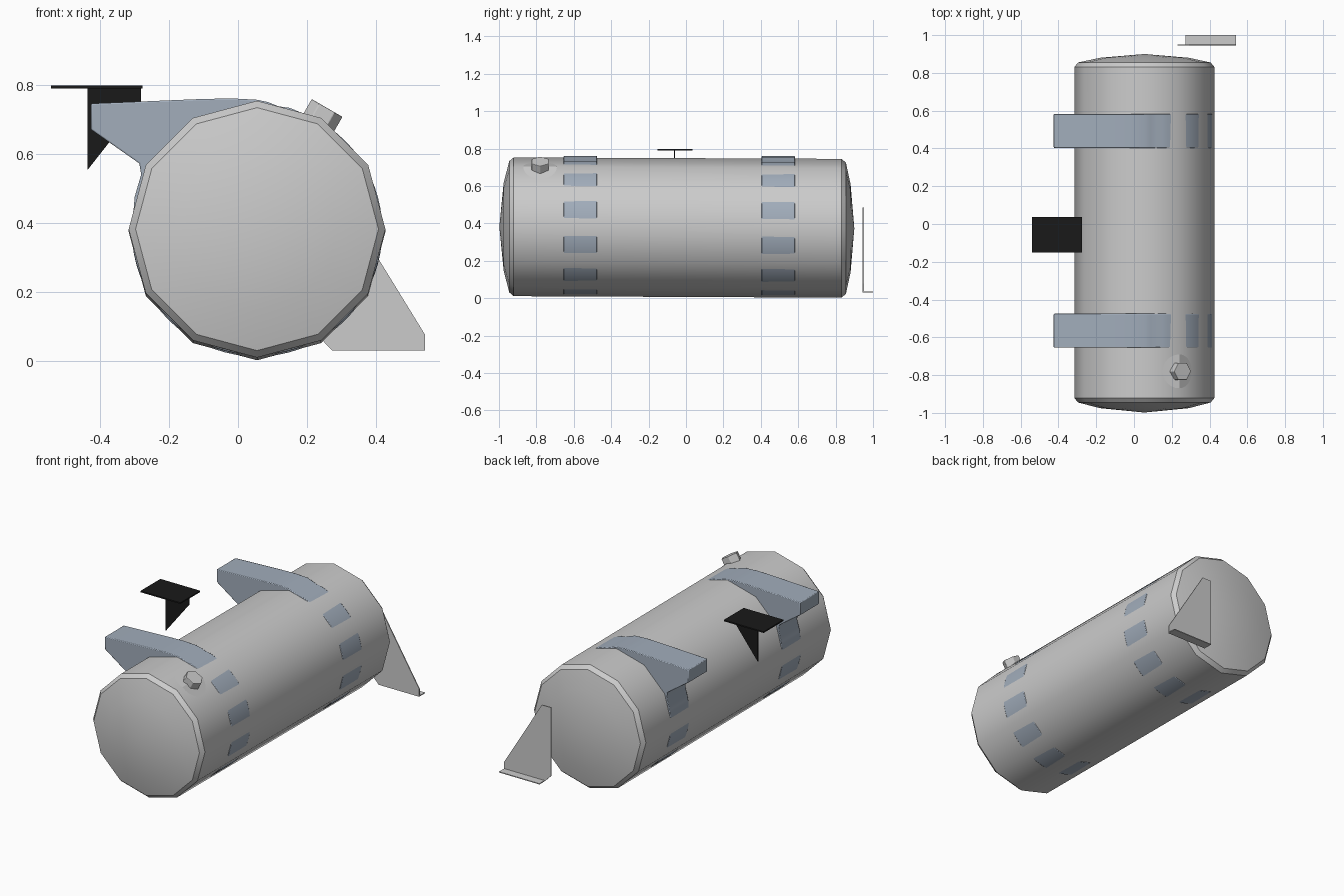
import bpy, bmesh
from math import sin, cos, tan, radians, pi
from mathutils import Vector, Matrix

if "Cube" in bpy.data.objects:
    bpy.data.objects.remove(bpy.data.objects["Cube"])

CX, R = 0.055, 0.371


def axis_z(y):
    # the tank leans very slightly towards the back
    return 0.378 - 0.0045 * y


def material(name, rgb):
    m = bpy.data.materials.new(name)
    m.diffuse_color = (*rgb, 1)
    m.use_nodes = True
    m.node_tree.nodes["Principled BSDF"].inputs["Base Color"].default_value = m.diffuse_color
    return m


BLUE = material("blue_grey", (0.36, 0.42, 0.50))
BLACK = material("black", (0.01, 0.01, 0.01))


def finish(name, bm, mat=None, smooth=None, bevel=0):
    bmesh.ops.recalc_face_normals(bm, faces=bm.faces)
    me = bpy.data.meshes.new(name)
    bm.to_mesh(me)
    bm.free()
    ob = bpy.data.objects.new(name, me)
    bpy.context.collection.objects.link(ob)
    if mat:
        me.materials.append(mat)
    if bevel:
        b = ob.modifiers.new("bevel", 'BEVEL')
        b.width, b.segments, b.limit_method = bevel, 2, 'ANGLE'
        b.angle_limit = radians(50)
    if smooth:
        bpy.ops.object.select_all(action='DESELECT')
        ob.select_set(True)
        bpy.context.view_layer.objects.active = ob
        bpy.ops.object.shade_smooth_by_angle(angle=radians(smooth))
    return ob


def prism(name, pts, y0, y1, **kw):
    # x-z outline extruded along y
    bm = bmesh.new()
    f = bm.faces.new([bm.verts.new((x, y0, z)) for x, z in pts])
    g = bmesh.ops.extrude_face_region(bm, geom=[f])
    bmesh.ops.translate(bm, vec=(0, y1 - y0, 0),
                        verts=[v for v in g['geom'] if isinstance(v, bmesh.types.BMVert)])
    return finish(name, bm, **kw)


def box(name, lo, hi, **kw):
    return prism(name, [(lo[0], lo[2]), (hi[0], lo[2]), (hi[0], hi[2]), (lo[0], hi[2])],
                 lo[1], hi[1], **kw)


# twelve-sided tank with chamfered rims and domed ends
bm = bmesh.new()
rings = []
for y, r in [(-0.975, 0.235), (-0.945, 0.351), (-0.921, R), (0.831, R), (0.855, 0.351), (0.88, 0.235)]:
    rings.append([bm.verts.new((CX + r * cos(i * pi / 6), y, axis_z(y) + r * sin(i * pi / 6)))
                  for i in range(12)])
for a, b in zip(rings, rings[1:]):
    for i in range(12):
        bm.faces.new((a[i], a[i - 1], b[i - 1], b[i]))
for ring, y in ((rings[0], -0.998), (rings[-1], 0.9)):
    tip = bm.verts.new((CX, y, axis_z(y)))
    for i in range(12):
        bm.faces.new((ring[i], ring[i - 1], tip))
finish("tank", bm, smooth=34)

# two straps, each a round band with a mounting arm on the left
for name, y0 in (("front_strap", -0.655), ("back_strap", 0.403)):
    zc = axis_z(y0 + 0.09)
    pts = [(-0.285, 0.572), (-0.28, 0.54)]
    special = {165: 0.366, 435: 0.3645, 445: 0.370}
    for a in range(165, 446, 5):
        r = special.get(a, 0.3618)
        pts.append((CX + r * cos(radians(a)), zc + r * sin(radians(a))))
    pts += [(CX, 0.756), (-0.02, 0.76), (-0.11, 0.758), (-0.425, 0.745), (-0.425, 0.67)]
    prism(name, pts, y0, y0 + 0.18, mat=BLUE, smooth=35, bevel=0.004)

# filler cap: hexagonal plug on the upper right ridge, with a folded round seat
out = Vector((0.5, 0, 0.866))
side = Vector((0.866, 0, -0.5))
base = Vector((CX, -0.78, axis_z(-0.78)))
bm = bmesh.new()
rot = out.to_track_quat('Z', 'Y').to_matrix().to_4x4()
bmesh.ops.create_cone(bm, cap_ends=True, segments=6, radius1=0.052, radius2=0.052, depth=0.06,
                      matrix=Matrix.Translation(base + out * 0.375) @ rot)
finish("filler_cap", bm, bevel=0.003)

bm = bmesh.new()
for s in (1, -1):
    vs = []
    for i in range(13):
        a = pi * i / 12
        u = 0.09 * sin(a)
        vs.append(bm.verts.new(base + side * s * u + out * (R + 0.0008 - u * tan(pi / 12))
                               + Vector((0, 0.09 * cos(a), 0))))
    bm.faces.new(vs if s < 0 else vs[::-1])
bmesh.ops.remove_doubles(bm, verts=bm.verts, dist=0.0001)
finish("filler_seat", bm)

# black step plate with its gusset
box("step_plate", (-0.54, -0.152, 0.789), (-0.276, 0.036, 0.797), mat=BLACK)
prism("step_gusset", [(-0.435, 0.79), (-0.435, 0.553), (-0.28, 0.75), (-0.28, 0.79)],
      -0.064, -0.058, mat=BLACK)

# rear bracket: thin upright plate and folded foot
prism("rear_bracket_plate", [(0.23, 0.485), (0.29, 0.485), (0.54, 0.078), (0.54, 0.032),
                             (0.272, 0.032), (0.23, 0.075)], 0.945, 0.951)
box("rear_bracket_foot", (0.272, 0.947, 0.032), (0.54, 1.0, 0.037))
